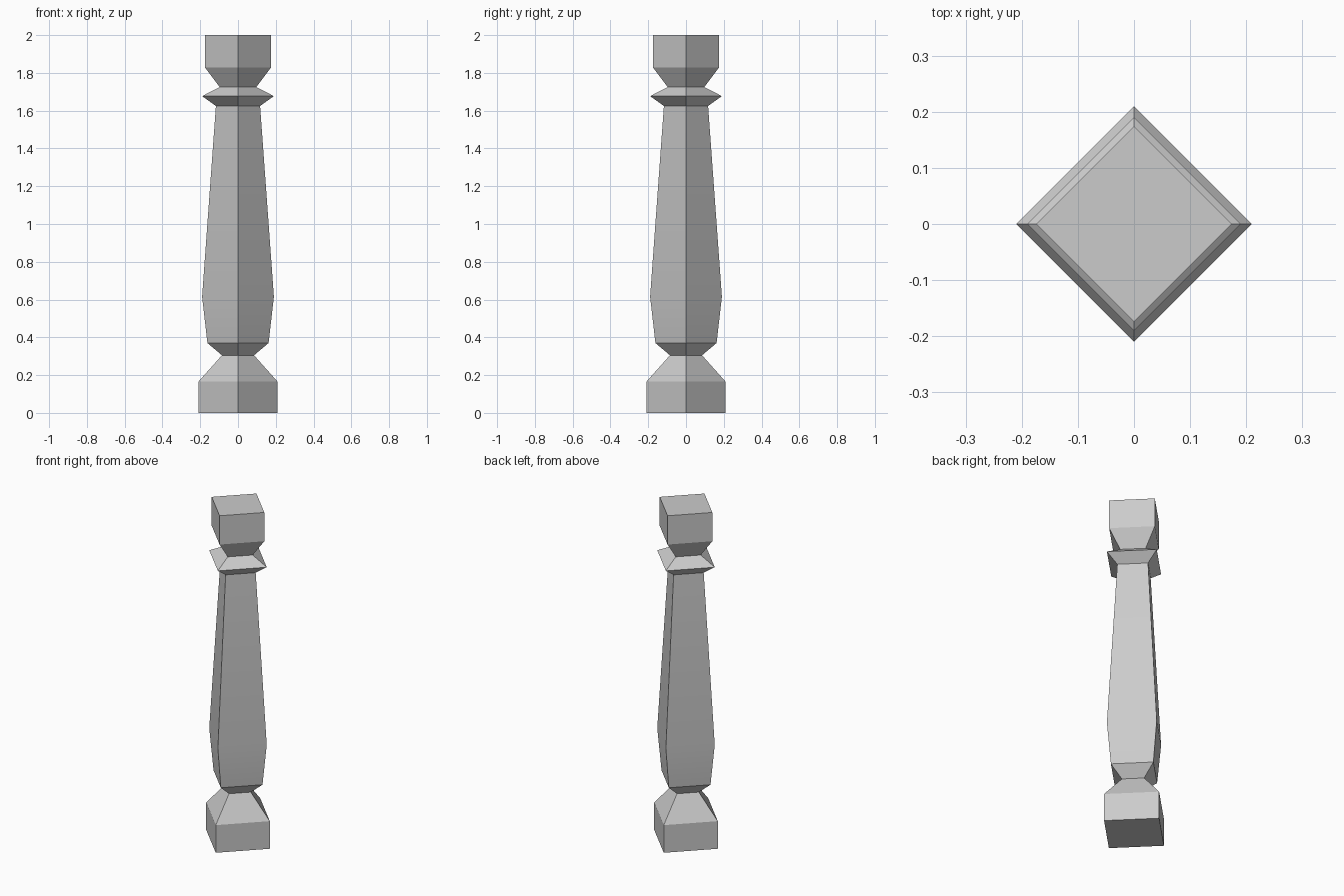
import bpy
import bmesh
import math

cube = bpy.data.objects.get("Cube")
if cube:
    bpy.data.objects.remove(cube, do_unlink=True)

SIDES = 4

# Stone material
stone = bpy.data.materials.new("grey stone")
stone.use_nodes = True
color = (0.6, 0.6, 0.6, 1.0)
stone.diffuse_color = color
stone.node_tree.nodes["Principled BSDF"].inputs["Base Color"].default_value = color

# Profile as (corner radius, height), from foot to top
profile = [
    (0.21, 0.0), (0.21, 0.165),        # square plinth
    (0.085, 0.305),                    # lower neck
    (0.162, 0.37), (0.19, 0.615),      # swelling of the shaft
    (0.117, 1.625),                    # tapered shaft top
    (0.19, 1.677),                     # collar
    (0.097, 1.725),                    # upper neck
    (0.174, 1.828), (0.174, 2.0),      # square cap block
]


def turned_post(name, points, material):
    """Loft square rings along the profile and close both ends."""
    bm = bmesh.new()
    rings = []
    for radius, height in points:
        angles = [math.tau * i / SIDES for i in range(SIDES)]
        rings.append([bm.verts.new((radius * math.cos(a), radius * math.sin(a), height))
                      for a in angles])
    for low, high in zip(rings, rings[1:]):
        for i in range(SIDES):
            j = (i + 1) % SIDES
            bm.faces.new((low[i], low[j], high[j], high[i]))
    bm.faces.new(rings[0][::-1])
    bm.faces.new(rings[-1])
    mesh = bpy.data.meshes.new(name)
    bm.to_mesh(mesh)
    bm.free()
    mesh.materials.append(material)
    obj = bpy.data.objects.new(name, mesh)
    bpy.context.collection.objects.link(obj)
    return obj


baluster = turned_post("baluster", profile, stone)

# Soften only the gentle swelling of the shaft
bpy.ops.object.select_all(action="DESELECT")
baluster.select_set(True)
bpy.context.view_layer.objects.active = baluster
bpy.ops.object.shade_smooth_by_angle(angle=math.radians(20))
